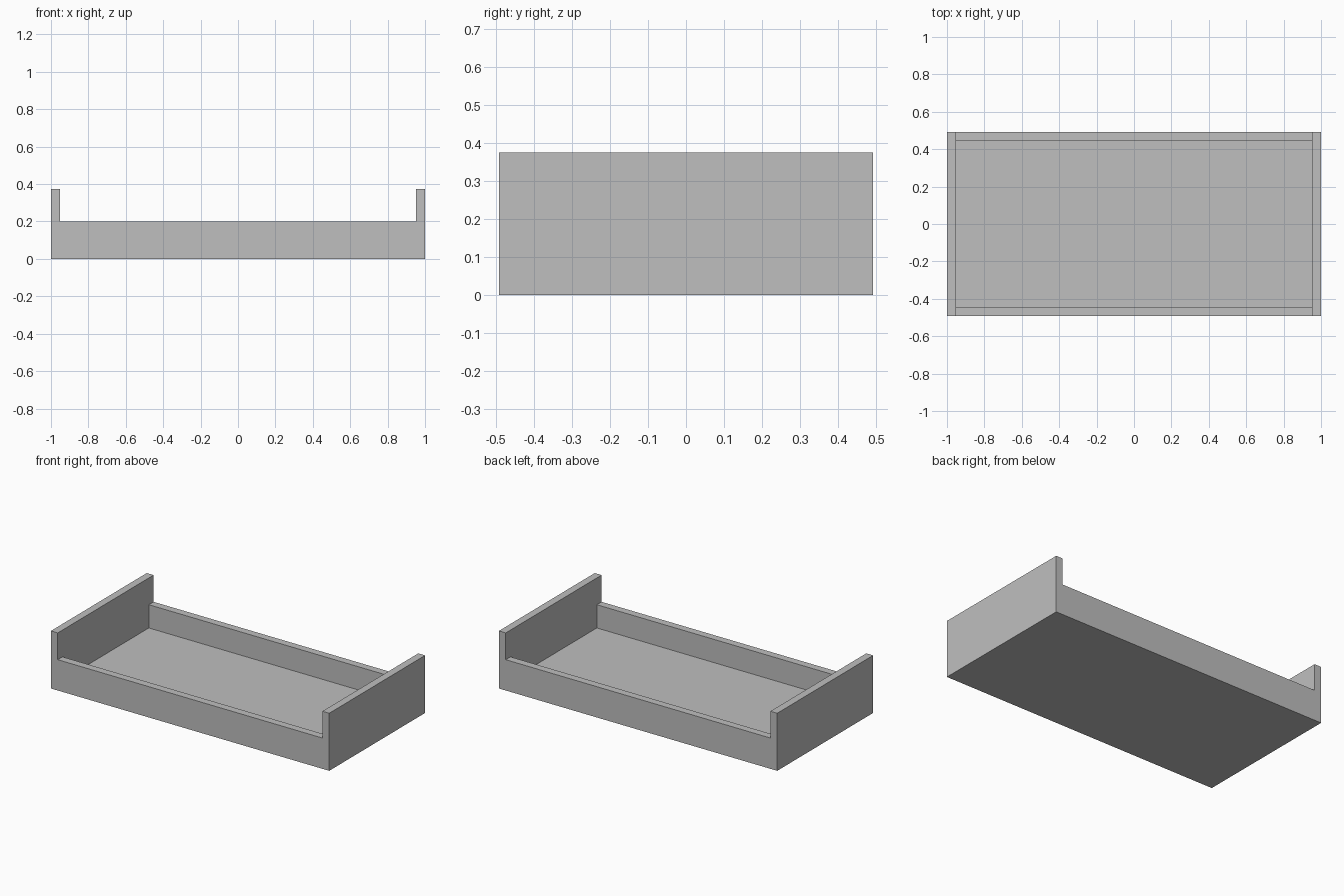
import bpy
import bmesh
from mathutils import Vector

cube = bpy.data.objects.get("Cube")
if cube:
    bpy.data.objects.remove(cube, do_unlink=True)

HALF_X, HALF_Y = 1.0, 0.492
THICK = 0.049
RAIL_TOP, END_TOP = 0.2, 0.374
IN_X, IN_Y = HALF_X - THICK, HALF_Y - THICK

grey = bpy.data.materials.new("plain_grey")
grey.use_nodes = True
colour = (0.52, 0.52, 0.52, 1)
grey.diffuse_color = colour
grey.node_tree.nodes["Principled BSDF"].inputs["Base Color"].default_value = colour

bm = bmesh.new()

# Side silhouette with raised ends, extruded front to back
right = [(HALF_X, 0), (HALF_X, END_TOP), (IN_X, END_TOP), (IN_X, RAIL_TOP)]
profile = right + [(-x, z) for x, z in reversed(right)]
front = bm.faces.new([bm.verts.new((x, -HALF_Y, z)) for x, z in profile])
swept = bmesh.ops.extrude_face_region(bm, geom=[front], use_keep_orig=True)
bmesh.ops.translate(bm, vec=(0, 2 * HALF_Y, 0),
                    verts=[v for v in swept["geom"] if isinstance(v, bmesh.types.BMVert)])
bmesh.ops.recalc_face_normals(bm, faces=bm.faces[:])

# Mark off the two long rails
for y in (-IN_Y, IN_Y):
    bmesh.ops.bisect_plane(bm, geom=bm.verts[:] + bm.edges[:] + bm.faces[:],
                           plane_co=(0, y, 0), plane_no=(0, 1, 0))

# Sink the area between the rails to form the tray floor
bm.normal_update()
middle = [f for f in bm.faces
          if (f.calc_center_median() - Vector((0, 0, RAIL_TOP))).length < 0.01]
sunk = bmesh.ops.extrude_discrete_faces(bm, faces=middle)
bmesh.ops.translate(bm, vec=(0, 0, THICK - RAIL_TOP),
                    verts=list({v for f in sunk["faces"] for v in f.verts}))

# Merge flat neighbours into clean panels
bmesh.ops.recalc_face_normals(bm, faces=bm.faces[:])
bmesh.ops.dissolve_limit(bm, angle_limit=0.01, verts=bm.verts[:], edges=bm.edges[:])

mesh = bpy.data.meshes.new("bed_frame")
bm.to_mesh(mesh)
bm.free()
mesh.materials.append(grey)
frame = bpy.data.objects.new("bed_frame", mesh)
bpy.context.collection.objects.link(frame)
